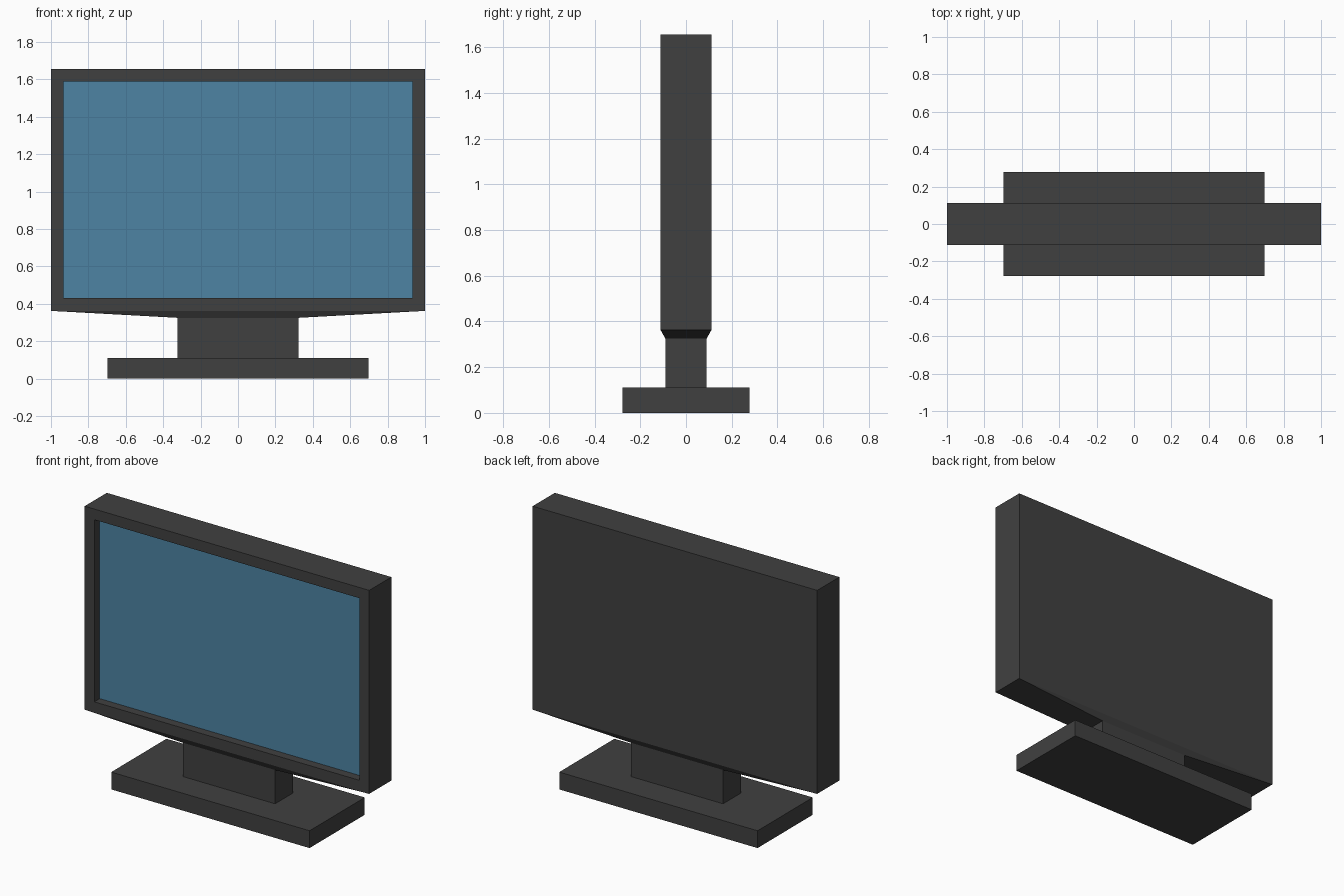
import bpy, bmesh

if "Cube" in bpy.data.objects:
    bpy.data.objects.remove(bpy.data.objects["Cube"])


def material(name, srgb):
    m = bpy.data.materials.new(name)
    lin = [((c / 255 + 0.055) / 1.055) ** 2.4 for c in srgb]
    m.diffuse_color = (*lin, 1.0)
    m.use_nodes = True
    m.node_tree.nodes["Principled BSDF"].inputs["Base Color"].default_value = m.diffuse_color
    return m


grey = material("dark grey plastic", (64, 64, 64))
blue = material("screen blue", (77, 132, 164))


def finish(name, bm, mats):
    bmesh.ops.recalc_face_normals(bm, faces=bm.faces)
    me = bpy.data.meshes.new(name)
    bm.to_mesh(me)
    bm.free()
    for m in mats:
        me.materials.append(m)
    ob = bpy.data.objects.new(name, me)
    bpy.context.collection.objects.link(ob)
    return ob


def ring(bm, hx, hy, z):
    return [bm.verts.new((sx * hx, sy * hy, z))
            for sx, sy in ((-1, -1), (1, -1), (1, 1), (-1, 1))]


def loft(bm, sections):
    """Stack rectangular sections (half x, half y, z) into a closed solid."""
    rings = [ring(bm, *s) for s in sections]
    for a, b in zip(rings, rings[1:]):
        for i in range(4):
            j = (i + 1) % 4
            bm.faces.new((a[i], a[j], b[j], b[i]))
    bm.faces.new(rings[0])
    bm.faces.new(rings[-1])


# Base plate
bm = bmesh.new()
loft(bm, [(0.697, 0.277, 0.0), (0.697, 0.277, 0.11)])
finish("base", bm, [grey])

# Neck, tapered underside and casing in one solid, with a recessed screen
bm = bmesh.new()
loft(bm, [(0.324, 0.09, 0.11), (0.324, 0.09, 0.325),
          (1.0, 0.111, 0.362), (1.0, 0.111, 1.655)])
bm.normal_update()
front = min((f for f in bm.faces if f.calc_center_median().z > 0.6),
            key=lambda f: f.calc_center_median().y)
bmesh.ops.inset_region(bm, faces=[front], thickness=0.096)
screen = bmesh.ops.extrude_face_region(bm, geom=[front])
verts = [g for g in screen["geom"] if isinstance(g, bmesh.types.BMVert)]
bmesh.ops.translate(bm, verts=verts, vec=(0, 0.054, 0))
if front.is_valid:
    bmesh.ops.delete(bm, geom=[front], context='FACES_ONLY')
for g in screen["geom"]:
    if isinstance(g, bmesh.types.BMFace):
        g.material_index = 1
finish("monitor", bm, [grey, blue])
